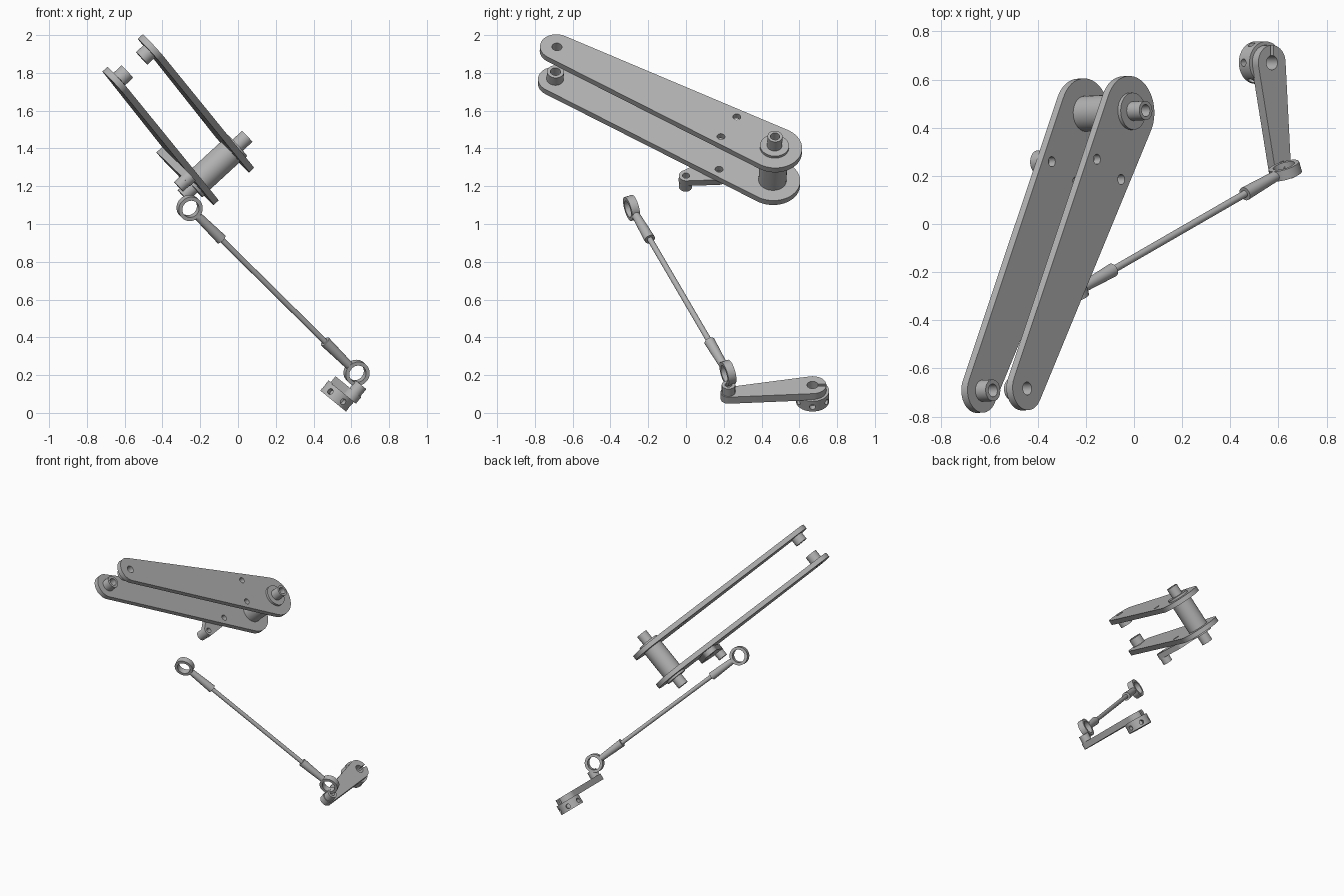
import bpy, bmesh, math
from mathutils import Vector as V
from mathutils.geometry import convex_hull_2d

cube = bpy.data.objects.get("Cube")
if cube:
    bpy.data.objects.remove(cube, do_unlink=True)

steel = bpy.data.materials.new("steel_grey")
steel.use_nodes = True
GREY = (0.45, 0.45, 0.45, 1)
steel.diffuse_color = GREY
steel.node_tree.nodes["Principled BSDF"].inputs["Base Color"].default_value = GREY


def finish(bm, name):
    bmesh.ops.recalc_face_normals(bm, faces=bm.faces)
    mesh = bpy.data.meshes.new(name)
    bm.to_mesh(mesh)
    bm.free()
    mesh.materials.append(steel)
    ob = bpy.data.objects.new(name, mesh)
    bpy.context.collection.objects.link(ob)
    return ob


def select(ob):
    bpy.ops.object.select_all(action='DESELECT')
    ob.select_set(True)
    bpy.context.view_layer.objects.active = ob


def smooth(ob):
    select(ob)
    bpy.ops.object.shade_smooth_by_angle(angle=math.radians(35))
    return ob


def plate(name, discs, n, thick):
    """Solid outline around discs (centre, radius), going down from n."""
    u = n.orthogonal().normalized()
    v = n.cross(u)
    o = discs[0][0]
    pts = []
    for c, r in discs:
        for i in range(48):
            a = math.tau * i / 48
            pts.append(((c - o).dot(u) + r * math.cos(a), (c - o).dot(v) + r * math.sin(a)))
    bm = bmesh.new()
    verts = [bm.verts.new(o + u * pts[i][0] + v * pts[i][1]) for i in convex_hull_2d(pts)]
    face = bm.faces.new(verts)
    ext = bmesh.ops.extrude_face_region(bm, geom=[face])
    moved = [e for e in ext["geom"] if isinstance(e, bmesh.types.BMVert)]
    bmesh.ops.translate(bm, verts=moved, vec=-n * thick)
    return finish(bm, name)


def rod(name, p, q, r1, r2=None, seg=32):
    bm = bmesh.new()
    bmesh.ops.create_cone(bm, cap_ends=True, segments=seg, radius1=r1,
                          radius2=r1 if r2 is None else r2, depth=(q - p).length)
    turn = V((0, 0, 1)).rotation_difference(q - p).to_matrix()
    bmesh.ops.rotate(bm, verts=bm.verts, matrix=turn)
    bmesh.ops.translate(bm, verts=bm.verts, vec=(p + q) / 2)
    return finish(bm, name)


def combine(ob, other, operation='DIFFERENCE'):
    other.hide_render = True
    mod = ob.modifiers.new("cut", 'BOOLEAN')
    mod.operation, mod.object, mod.solver = operation, other, 'EXACT'
    select(ob)
    bpy.ops.object.modifier_apply(modifier=mod.name)
    bpy.data.objects.remove(other, do_unlink=True)


def drill(ob, c, axis, r, half=0.3):
    combine(ob, rod("drill", c - axis * half, c + axis * half, r, seg=24))


# Twin lever plates, sharing one pivot axis
n = V((0.735, 0.04, 0.677)).normalized()
T = 0.035
GAP = 0.255
pivot = V((-0.015, 0.468, 1.405))
tip = V((-0.441, -0.683, 1.94))
hole_1 = V((-0.155, 0.269, 1.566))
hole_2 = V((-0.056, 0.185, 1.46))
for name, drop, side in (("upper", 0, -1), ("lower", GAP, 1)):
    off = -n * drop
    lever = plate(name + "_lever_plate", [(pivot + off, 0.147), (tip + off, 0.09)], n, T)
    for h in (hole_1, hole_2):
        drill(lever, h + off, n, 0.021)
    drill(lever, tip + off, n, 0.027)
    smooth(lever)
    # Hollow boss on the inner face
    base = tip + off + (n * 0 if side > 0 else -n * T)
    boss = rod(name + "_tip_boss", base, base + n * side * 0.058, 0.045)
    drill(boss, base, n, 0.027)
    smooth(boss)
    # Collar and hollow stub on the outer face
    out = pivot + off + (n * 0 if side < 0 else -n * T)
    smooth(rod(name + "_pivot_collar", out, out - n * side * 0.016, 0.077))
    stub = rod(name + "_pivot_stub", out, out - n * side * 0.087, 0.04)
    drill(stub, out - n * side * 0.087, n, 0.025, 0.06)
    smooth(stub)
smooth(rod("pivot_spacer", pivot - n * T, pivot - n * GAP, 0.074))

# Crank below the lower plate
low = -n * (GAP + T)
crank_end = V((-0.257, 0, 1.25))
crank_end += n * ((pivot + low - crank_end).dot(n))
crank = plate("crank_arm", [(hole_1 + low, 0.05), (hole_2 + low, 0.042), (crank_end, 0.038)], n, 0.04)
for c in (hole_1 + low, hole_2 + low, crank_end):
    drill(crank, c, n, 0.019)
smooth(crank)
pin = rod("crank_pin", crank_end - n * 0.04, crank_end - n * 0.09, 0.035)
drill(pin, crank_end, n, 0.019)
smooth(pin)

# Push rod with an eye at both ends
eye_a = V((-0.256, -0.288, 1.085))
eye_b = V((0.628, 0.222, 0.212))
d = (eye_b - eye_a).normalized()
y = V((0, 1, 0))
axis = (y - d * d.y).normalized()
smooth(rod("push_rod", eye_a + d * 0.2, eye_b - d * 0.2, 0.015, seg=20))
for name, c, s in (("upper", eye_a, d), ("lower", eye_b, -d)):
    eye = rod(name + "_rod_eye", c - axis * 0.022, c + axis * 0.022, 0.066, seg=40)
    drill(eye, c, axis, 0.046)
    smooth(eye)
    smooth(rod(name + "_rod_sleeve", c + s * 0.056, c + s * 0.255, 0.022, 0.029))

# Drive horn: arm, hub, clamp slit and end pin
m = V((0.63, 0, 0.775)).normalized()
bore = V((0.573, 0.67, 0.148))
end = V((0.62, 0.225, 0.11))
end += m * (bore - end).dot(m)
horn = plate("drive_horn", [(bore, 0.073), (end, 0.042)], m, 0.045)
combine(horn, rod("hub", bore - m * 0.04, bore - m * 0.11, 0.088, seg=40), 'UNION')
drill(horn, bore, m, 0.03)
side = y.cross(m)
slit = plate("slit", [(bore + y * k + side * j + m * 0.02, 0.004)
                      for k in (0, 0.12) for j in (-0.003, 0.003)], m, 0.055)
combine(horn, slit)
for i in range(6):
    a = math.tau * (i + 0.5) / 6
    ray = y * math.cos(a) + side * math.sin(a)
    combine(horn, rod("drill", bore - m * 0.08 + ray * 0.055, bore - m * 0.08 + ray * 0.11, 0.016, seg=20))
smooth(horn)
pin = rod("horn_pin", end, end + m * 0.05, 0.036)
drill(pin, end + m * 0.05, m, 0.018, 0.04)
smooth(pin)
